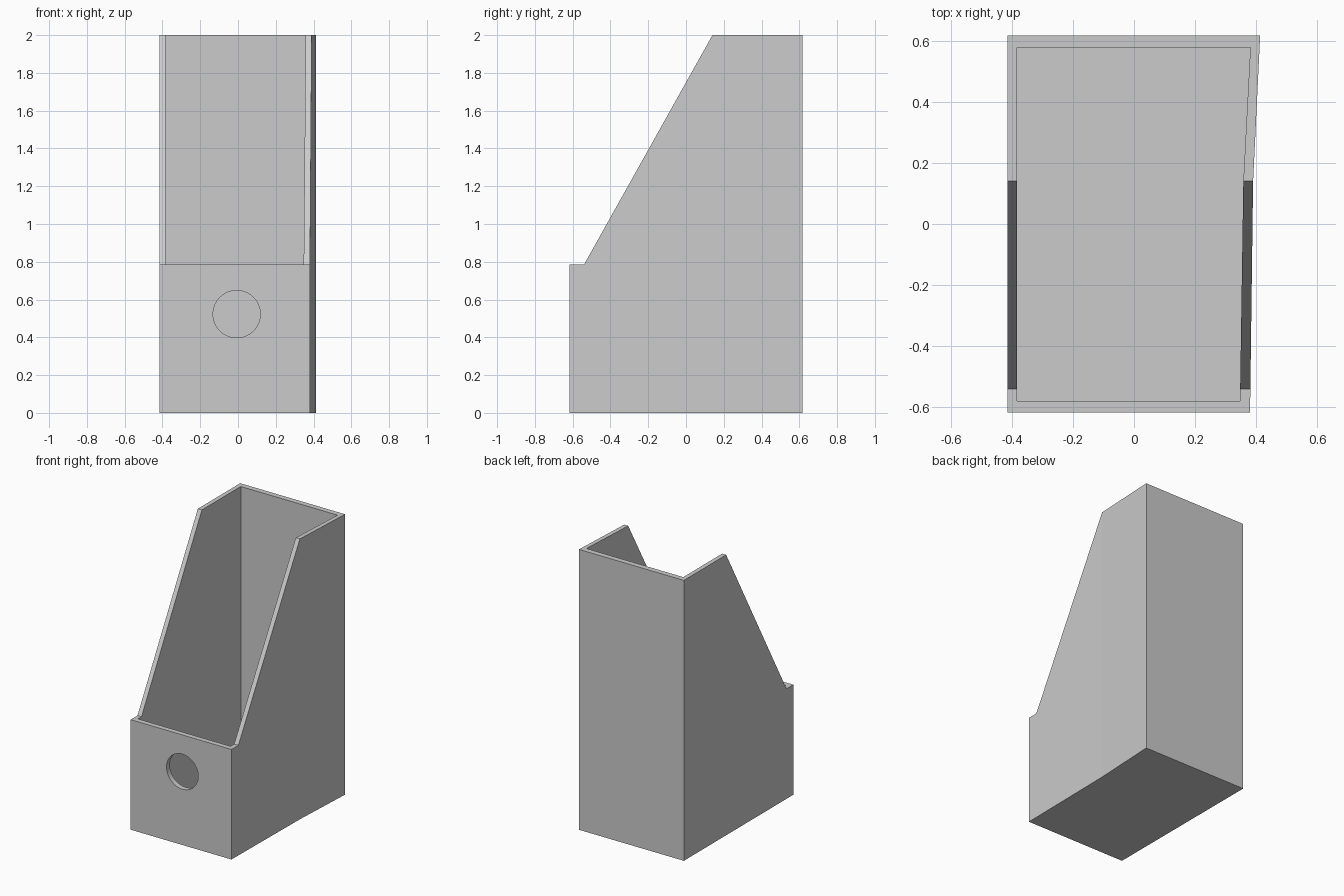
import bpy, bmesh, math
from mathutils import Matrix

if "Cube" in bpy.data.objects:
    bpy.data.objects.remove(bpy.data.objects["Cube"])


def prism(name, base, offset):
    """Solid made by sweeping a polygon of 3D points along an offset."""
    bm = bmesh.new()
    face = bm.faces.new([bm.verts.new(p) for p in base])
    swept = bmesh.ops.extrude_face_region(bm, geom=[face])
    bmesh.ops.translate(bm, vec=offset,
                        verts=[v for v in swept["geom"] if isinstance(v, bmesh.types.BMVert)])
    bmesh.ops.recalc_face_normals(bm, faces=bm.faces)
    return to_object(name, bm)


def to_object(name, bm):
    mesh = bpy.data.meshes.new(name)
    bm.to_mesh(mesh)
    bm.free()
    obj = bpy.data.objects.new(name, mesh)
    bpy.context.collection.objects.link(obj)
    return obj


def cut(target, cutter):
    """Subtract the cutter, then delete it."""
    mod = target.modifiers.new("cut", 'BOOLEAN')
    mod.operation = 'DIFFERENCE'
    mod.solver = 'EXACT'
    mod.object = cutter
    bpy.context.view_layer.objects.active = target
    bpy.ops.object.modifier_apply(modifier=mod.name)
    bpy.data.objects.remove(cutter)


HEIGHT = 2.0
FLOOR = 0.035

# Box body: the right wall bends slightly inward toward the front
outer = [(-0.415, -0.617), (0.38, -0.617), (0.39, 0.14), (0.413, 0.617), (-0.415, 0.617)]
box = prism("magazine_holder", [(x, y, 0) for x, y in outer], (0, 0, HEIGHT))

# Hollow interior
inner = [(-0.383, -0.58), (0.347, -0.58), (0.358, 0.14), (0.381, 0.578), (-0.383, 0.578)]
cut(box, prism("hollow_cutter", [(x, y, FLOOR) for x, y in inner], (0, 0, HEIGHT)))

# Low front lip and sloping side edges
slope = [(-0.8, 0.785), (-0.54, 0.785), (0.14, HEIGHT), (0.14, 2.2), (-0.8, 2.2)]
cut(box, prism("slope_cutter", [(-0.6, y, z) for y, z in slope], (1.2, 0, 0)))

# Round finger hole through the front wall
bm = bmesh.new()
bmesh.ops.create_cone(bm, cap_ends=True, segments=64, radius1=0.125, radius2=0.125, depth=0.2,
                      matrix=Matrix.Translation((-0.007, -0.617, 0.523))
                      @ Matrix.Rotation(math.pi / 2, 4, 'X'))
cut(box, to_object("finger_hole_cutter", bm))

# Smooth only the hole rim, keep panel edges sharp
bpy.ops.object.select_all(action='DESELECT')
box.select_set(True)
bpy.context.view_layer.objects.active = box
bpy.ops.object.shade_flat()
